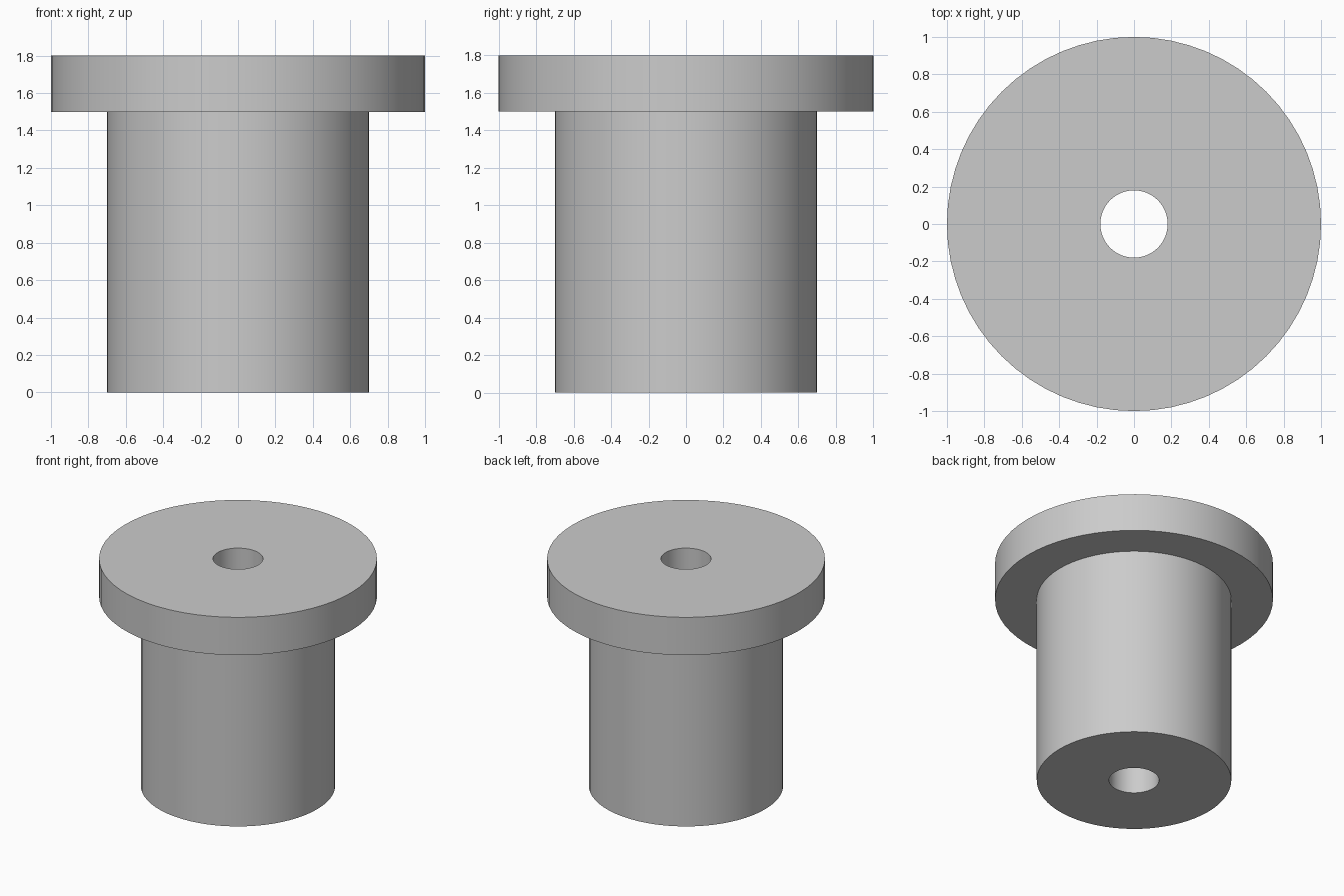
import bpy
import bmesh
from math import cos, sin, tau, radians

cube = bpy.data.objects.get("Cube")
if cube:
    bpy.data.objects.remove(cube, do_unlink=True)

# Plain grey material
grey = bpy.data.materials.new("plain grey")
grey.use_nodes = True
colour = (0.6, 0.6, 0.6, 1)
grey.diffuse_color = colour
grey.node_tree.nodes["Principled BSDF"].inputs["Base Color"].default_value = colour


def lathe(name, profile, sides=64):
    """Sweep a closed (radius, height) profile around the z axis."""
    bm = bmesh.new()
    rings = []
    for i in range(sides):
        a = tau * i / sides
        rings.append([bm.verts.new((r * cos(a), r * sin(a), z)) for r, z in profile])
    n = len(profile)
    for i in range(sides):
        here, after = rings[i], rings[(i + 1) % sides]
        for j in range(n):
            k = (j + 1) % n
            bm.faces.new((here[j], after[j], after[k], here[k]))
    bmesh.ops.recalc_face_normals(bm, faces=bm.faces)
    mesh = bpy.data.meshes.new(name)
    bm.to_mesh(mesh)
    bm.free()
    mesh.materials.append(grey)
    obj = bpy.data.objects.new(name, mesh)
    bpy.context.collection.objects.link(obj)
    bpy.ops.object.select_all(action='DESELECT')
    obj.select_set(True)
    bpy.context.view_layer.objects.active = obj
    bpy.ops.object.shade_smooth_by_angle(angle=radians(30))
    return obj


# Flanged bushing: sleeve, wide top flange and straight through bore
bore, sleeve, flange = 0.18, 0.7, 1.0
shoulder, top = 1.5, 1.8
lathe("flanged_bushing", [
    (bore, 0), (sleeve, 0), (sleeve, shoulder),
    (flange, shoulder), (flange, top), (bore, top),
])
